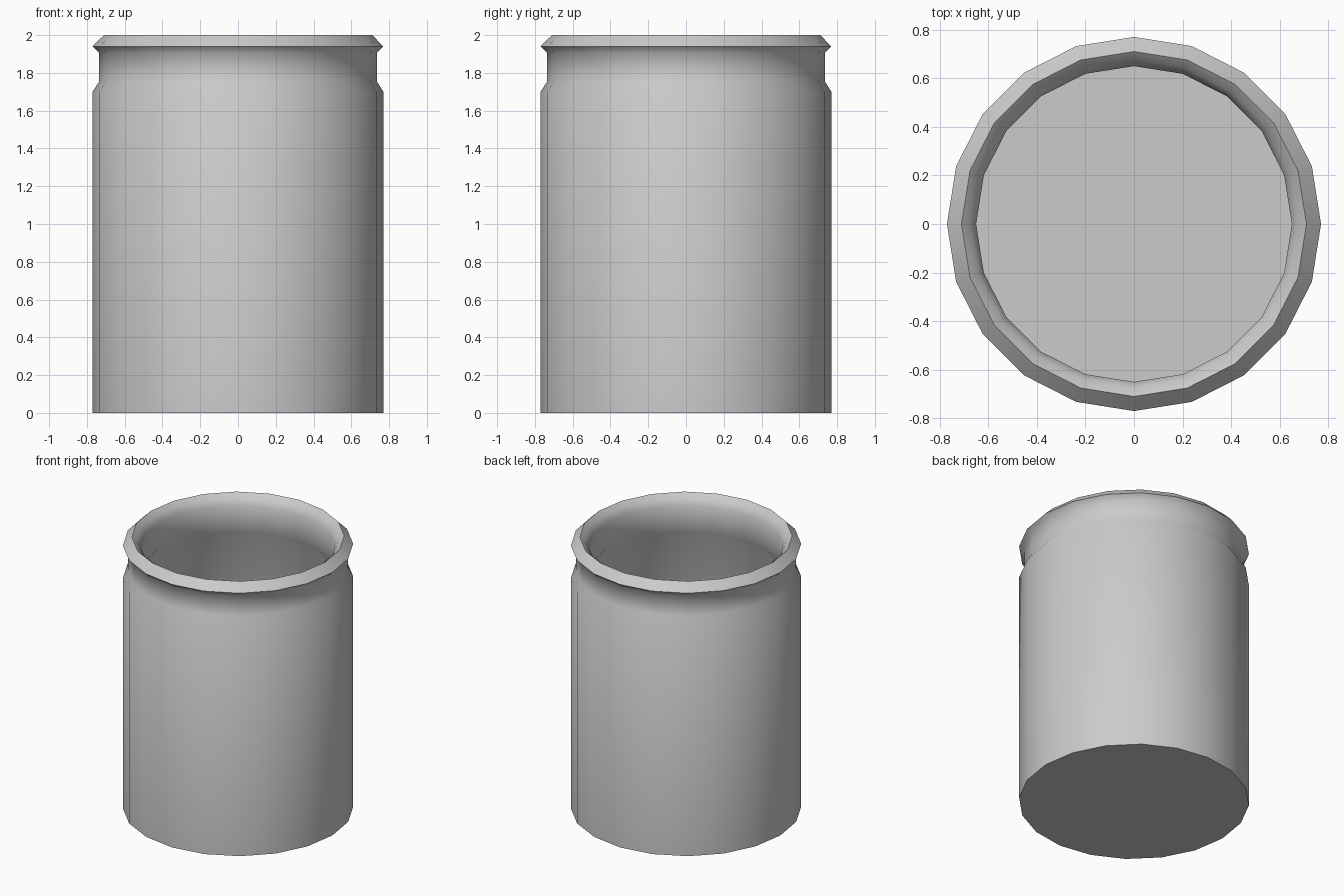
import bpy, bmesh, math

if "Cube" in bpy.data.objects:
    bpy.data.objects.remove(bpy.data.objects["Cube"])

SIDES = 20

# Closed wall profile (radius, height): outside bottom, up over the rim, down to the inner floor
PROFILE = [
    (0.77, 0.0), (0.77, 1.70), (0.735, 1.755), (0.735, 1.905), (0.77, 1.94),
    (0.71, 2.0), (0.675, 1.97), (0.65, 1.925), (0.65, 1.73), (0.69, 1.67), (0.69, 0.08),
]


def lathe(name, profile, sides):
    bm = bmesh.new()
    rings = []
    for r, z in profile:
        rings.append([bm.verts.new((r * math.cos(i * math.tau / sides),
                                    r * math.sin(i * math.tau / sides), z))
                      for i in range(sides)])
    for a, b in zip(rings, rings[1:]):
        for i in range(sides):
            j = (i + 1) % sides
            bm.faces.new((a[i], a[j], b[j], b[i]))
    # Underside and inner floor
    bm.faces.new(rings[0][::-1])
    bm.faces.new(rings[-1])
    bmesh.ops.recalc_face_normals(bm, faces=bm.faces)
    mesh = bpy.data.meshes.new(name)
    bm.to_mesh(mesh)
    bm.free()
    obj = bpy.data.objects.new(name, mesh)
    bpy.context.collection.objects.link(obj)
    return obj


# Open jar with narrowed neck and flared rim
jar = lathe("jar", PROFILE, SIDES)
bpy.context.view_layer.objects.active = jar
jar.select_set(True)
bpy.ops.object.shade_smooth_by_angle(angle=math.radians(50))
